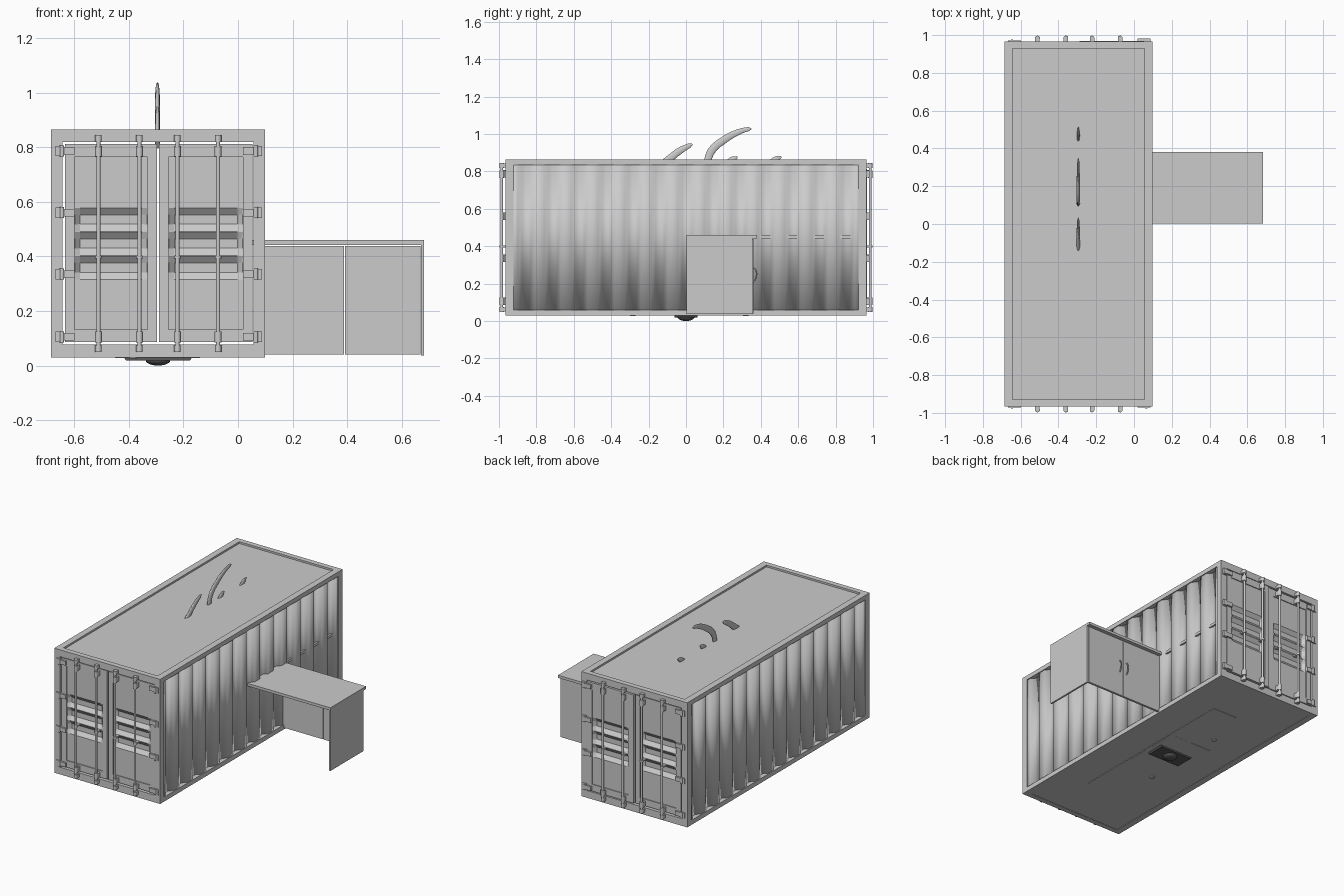
import bpy, bmesh
from math import pi
from mathutils import Vector

if "Cube" in bpy.data.objects:
    bpy.data.objects.remove(bpy.data.objects["Cube"])

X0, X1, Y, Z0, Z1 = -0.685, 0.099, 0.965, 0.03, 0.864
XC = (X0 + X1) / 2


def obj(name, bm):
    bmesh.ops.recalc_face_normals(bm, faces=bm.faces)
    me = bpy.data.meshes.new(name)
    bm.to_mesh(me)
    bm.free()
    o = bpy.data.objects.new(name, me)
    bpy.context.collection.objects.link(o)
    return o


def smooth(o, angle=0.6):
    bpy.ops.object.select_all(action='DESELECT')
    o.select_set(True)
    bpy.context.view_layer.objects.active = o
    bpy.ops.object.shade_smooth_by_angle(angle=angle)


def add_box(bm, x0, x1, y0, y1, z0, z1):
    vs = bmesh.ops.create_cube(bm, size=1)['verts']
    for v in vs:
        v.co = Vector((x0 + (v.co.x + .5) * (x1 - x0),
                       y0 + (v.co.y + .5) * (y1 - y0),
                       z0 + (v.co.z + .5) * (z1 - z0)))


def boxes(name, *lims):
    bm = bmesh.new()
    for l in lims:
        add_box(bm, *l)
    return obj(name, bm)


def add_cyl(bm, x, y, z0, z1, r, r2=None, n=12):
    vs = bmesh.ops.create_cone(bm, cap_ends=True, segments=n, radius1=r,
                               radius2=r if r2 is None else r2, depth=z1 - z0)['verts']
    bmesh.ops.translate(bm, verts=vs, vec=(x, y, (z0 + z1) / 2))


def sheet(name, us, vs, fn, thick):
    bm = bmesh.new()
    g = [[bm.verts.new(fn(i, u, j, v)) for j, v in enumerate(vs)] for i, u in enumerate(us)]
    for i in range(len(us) - 1):
        for j in range(len(vs) - 1):
            bm.faces.new((g[i][j], g[i + 1][j], g[i + 1][j + 1], g[i][j + 1]))
    o = obj(name, bm)
    m = o.modifiers.new('thickness', 'SOLIDIFY')
    m.thickness, m.offset = thick, 0
    return o


# Outer frame: corner posts, long rails, end sills and headers
W = 0.043
lims = []
for a, b in ((X0, X0 + W), (X1 - W, X1)):
    for s in (-1, 1):
        lims.append((a, b, *sorted((s * Y, s * (Y - W))), Z0, Z1))
    lims += [(a, b, -Y + W, Y - W, Z0, Z0 + .03), (a, b, -Y + W, Y - W, Z1 - .03, Z1)]
for s in (-1, 1):
    y0, y1 = sorted((s * Y, s * (Y - .035)))
    lims += [(X0 + W, X1 - W, y0, y1, Z0, Z0 + .048), (X0 + W, X1 - W, y0, y1, Z1 - .046, Z1)]
boxes('container_frame', *lims)

# Recessed roof and floor
boxes('roof_panel', (X0 + .03, X1 - .03, -Y + .02, Y - .02, Z1 - .03, Z1 - .012))
boxes('floor', (X0 + .03, X1 - .03, -Y + .02, Y - .02, Z0 + .002, Z0 + .02))

# Corrugated side walls
prof = [(-Y + .03, 0)]
for k in range(-6, 7):
    c = k * .1427
    prof += [(c - .045, 0), (c - .02, 1), (c + .02, 1), (c + .045, 0)]
prof.append((Y - .03, 0))
for nm, x, s in (('left', X0, 1), ('right', X1, -1)):
    w = sheet(nm + '_corrugated_wall', prof, [Z0 + .02, Z1 - .02],
              lambda i, p, j, z: (x + s * (.009 + .024 * p[1]), p[0], z), .006)
    smooth(w, 0.9)

# End doors with pressed grooves, borders, hinges and locking bars
ZB, ZT = 0.087, 0.812
gz = [(ZB, 0)]
for k in range(3):
    t = .315 + k * .088
    gz += [(t, 0), (t + .026, 1), (t + .062, 1), (t + .087, 0)]
gz.append((ZT, 0))
for end, s in (('front', -1), ('back', 1)):
    for side, a, b in (('left', X0 + .051, -.297), ('right', -.289, X1 - .045)):
        out = .01 if (s == 1 and side == 'right') else 0
        yf = Y - .012 + out
        xs = [a, a + .036, a + .055, b - .055, b - .036, b]
        tag = f'{end}_{side}_door'
        sheet(tag + '_panel', xs, gz,
              lambda i, x, j, p: (x, s * (yf - .003 - .02 * p[1] * (i in (2, 3))), p[0]), .006)
        y0, y1 = sorted((s * (yf - .025), s * (yf + .006)))
        boxes(tag + '_border', (a, a + .035, y0, y1, ZB, ZT), (b - .035, b, y0, y1, ZB, ZT),
              (a + .035, b - .035, y0, y1, ZB, ZB + .045), (a + .035, b - .035, y0, y1, ZT - .048, ZT))
        # Hinges
        bm = bmesh.new()
        d = -1 if side == 'left' else 1
        e = a if side == 'left' else b
        for z in (.105, .335, .56, .786):
            y0, y1 = sorted((s * (Y - .02), s * (Y + .006 + out)))
            add_box(bm, *sorted((e - d * .035, e + d * .012)), y0, y1, z - .014, z + .014)
            add_box(bm, *sorted((e + d * .01, e + d * .034)), y0, y1, z - .019, z + .019)
            add_cyl(bm, e + d * .011, s * (Y + .005), z - .02, z + .02, .008)
        obj(tag + '_hinges', bm)
    for n, x in enumerate((-.511, -.361, -.222, -.073)):
        bm = bmesh.new()
        yb = s * (Y + .02)
        add_cyl(bm, x, yb, .05, .845, .0075)
        # Bar keepers and guide brackets
        for z, h, r in ((.062, .013, .012), (.105, .02, .0125), (.398, .006, .012),
                        (.785, .02, .0125), (.832, .013, .012)):
            add_cyl(bm, x, yb, z - h, z + h, r)
            y0, y1 = sorted((s * (Y - .015), yb))
            add_box(bm, x - .012, x + .012, y0, y1, z - h * .8, z + h * .8)
        smooth(obj(f'{end}_locking_bar_{n + 1}', bm))

# Service counter, open towards the front, with doors on the back
CX = 0.682
boxes('counter_top', (X1 - .03, CX, .003, .38, .442, .46))
boxes('counter_end_panel', (CX - .012, CX, .003, .355, .037, .442))
mid = (X1 + CX) / 2
boxes('counter_doors', (X1 - .02, mid - .002, .345, .36, .04, .438),
      (mid + .002, CX - .014, .345, .36, .04, .438))
boxes('inner_counter', (-.12, .081, .38, .93, .442, .46))


def tube(name, pts, radius, sx=1, x=0):
    cu = bpy.data.curves.new(name, 'CURVE')
    cu.dimensions = '3D'
    cu.bevel_depth, cu.bevel_resolution, cu.resolution_u = radius, 3, 8
    cu.use_fill_caps = True
    sp = cu.splines.new('BEZIER')
    sp.bezier_points.add(len(pts) - 1)
    for bp, (y, z, r) in zip(sp.bezier_points, pts):
        bp.co = (0, y, z)
        bp.radius = r
        bp.handle_left_type = bp.handle_right_type = 'AUTO'
    o = bpy.data.objects.new(name, cu)
    bpy.context.collection.objects.link(o)
    o.location.x = x
    o.scale.x = sx
    return o


for n, dx in enumerate((-.028, .028)):
    tube(f'counter_handle_{n + 1}', [(.358, .205, 1), (.372, .225, 1), (.374, .27, 1), (.358, .288, 1)],
         .004, 1, mid + dx)

# Curved fins rising through the roof
fins = [[(.115, .80, 1.1), (.118, .864, 1.1), (.142, .917, 1.15), (.203, .968, 1.1), (.273, 1.007, .9),
         (.335, 1.026, .6), (.349, 1.027, .2)],
        [(-.16, .81, 1.1), (-.09, .866, 1.1), (-.03, .912, 1), (.018, .938, .7), (.034, .945, .2)],
        [(.20, .82, 1), (.25, .864, .9), (.275, .876, .3)],
        [(.43, .82, 1), (.48, .864, .9), (.51, .878, .3)]]
for n, p in enumerate(fins):
    tube(f'roof_fin_{n + 1}', p, .019, .45, -.295)

# Underside: thin plates, studs and central foot
boxes('underside_plates', (-.45, -.14, -.2, .2, .0285, .034), (-.31, -.13, -.6, .62, .029, .034))
bm = bmesh.new()
for y in (-.285, .32):
    add_cyl(bm, -.385, y, .026, .035, .015)
obj('underside_studs', bm)
bm = bmesh.new()
add_box(bm, -.418, -.168, -.062, .062, .018, .03)
for v in bm.verts:
    if v.co.z < .02:
        v.co.x += .008 * (1 if v.co.x < -.293 else -1)
plate = obj('foot_plate', bm)
bm = bmesh.new()
bmesh.ops.create_uvsphere(bm, u_segments=20, v_segments=10, radius=1)
for v in bm.verts:
    v.co = Vector((-.293 + v.co.x * .045, v.co.y * .045, .019 + v.co.z * .019))
dome = obj('foot_dome', bm)
smooth(dome, 1.0)
dark = bpy.data.materials.new('dark_grey')
dark.diffuse_color = (.1, .1, .1, 1)
dark.use_nodes = True
dark.node_tree.nodes["Principled BSDF"].inputs["Base Color"].default_value = dark.diffuse_color
for o in (plate, dome):
    o.data.materials.append(dark)
